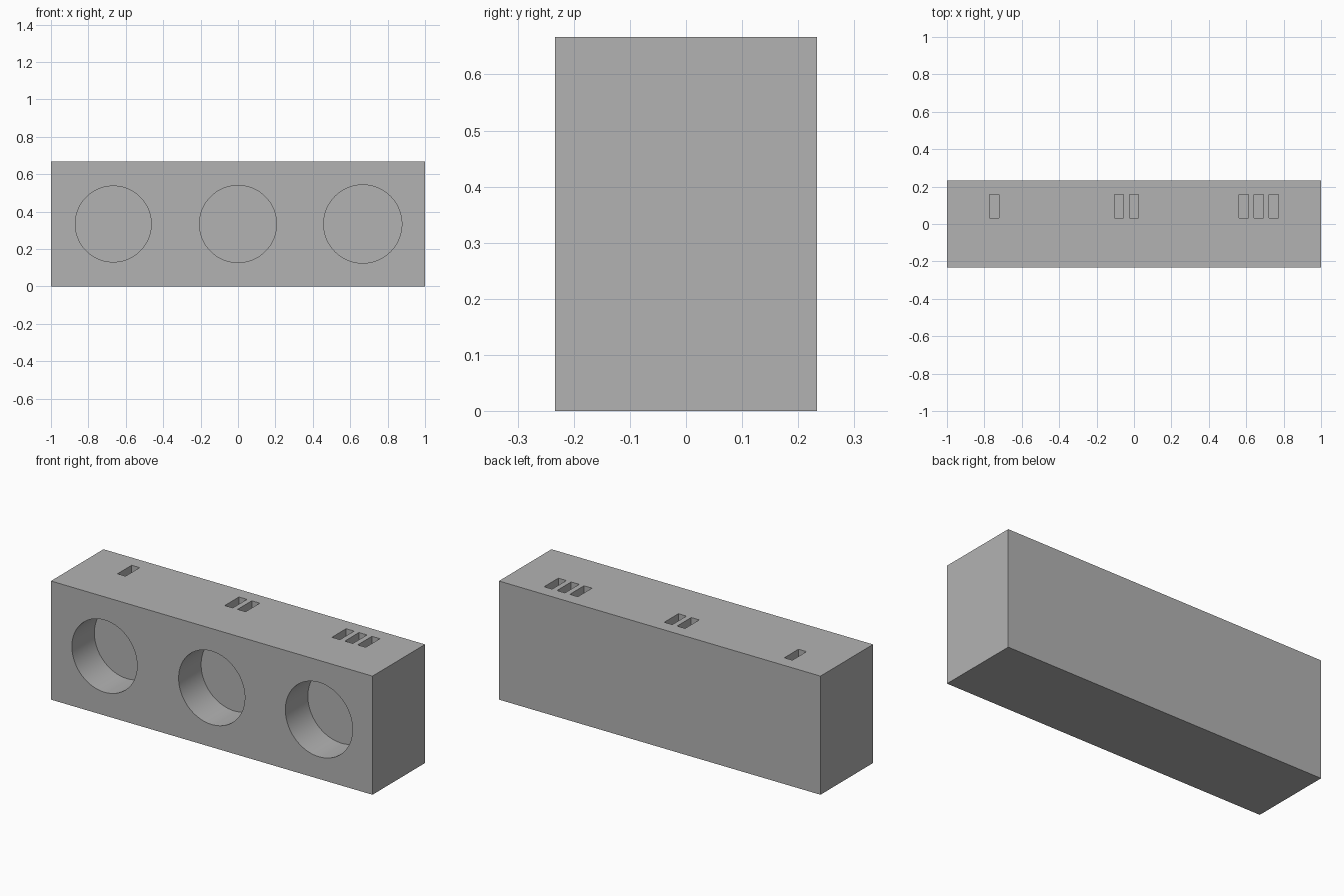
import bpy, math

default = bpy.data.objects.get("Cube")
if default:
    bpy.data.objects.remove(default, do_unlink=True)

WIDTH, DEPTH, HEIGHT = 2.0, 0.467, 0.667
BORE_DEPTH, SLOT_DEPTH = 0.2, 0.067
SPACING, PITCH = 0.667, 0.08

grey = bpy.data.materials.new("plain grey")
grey.use_nodes = True
grey.diffuse_color = (0.45, 0.45, 0.45, 1)
grey.node_tree.nodes["Principled BSDF"].inputs["Base Color"].default_value = (0.45, 0.45, 0.45, 1)


def box(name, size, location):
    bpy.ops.mesh.primitive_cube_add(size=1, location=location)
    ob = bpy.context.object
    ob.name = name
    ob.scale = size
    bpy.ops.object.transform_apply(location=False, rotation=False, scale=True)
    ob.data.materials.append(grey)
    return ob


def cylinder(name, radius, length, location):
    bpy.ops.mesh.primitive_cylinder_add(vertices=96, radius=radius, depth=length,
                                        location=location, rotation=(math.pi / 2, 0, 0))
    ob = bpy.context.object
    ob.name = name
    ob.data.materials.append(grey)
    return ob


# Solid block
block = box("gauge_block", (WIDTH, DEPTH, HEIGHT), (0, 0, HEIGHT / 2))

cutters = []
for i, radius in enumerate((0.203, 0.206, 0.209)):
    x = (i - 1) * SPACING
    # Blind round bore in the front, slightly larger each time
    cutters.append(cylinder("bore_cutter", radius, BORE_DEPTH * 2, (x, -DEPTH / 2, HEIGHT / 2)))
    # Tally slots in the top: one, two, three
    for k in range(i + 1):
        slot_x = x + (k - 1) * PITCH
        cutters.append(box("slot_cutter", (0.05, 0.126, SLOT_DEPTH * 2), (slot_x, 0.095, HEIGHT)))

# Cut every recess
for cutter in cutters:
    cutter.hide_render = True
    mod = block.modifiers.new("cut", 'BOOLEAN')
    mod.operation = 'DIFFERENCE'
    mod.solver = 'EXACT'
    mod.object = cutter
    bpy.ops.object.select_all(action='DESELECT')
    block.select_set(True)
    bpy.context.view_layer.objects.active = block
    bpy.ops.object.modifier_apply(modifier=mod.name)

for cutter in cutters:
    bpy.data.objects.remove(cutter, do_unlink=True)

bpy.ops.object.shade_smooth_by_angle(angle=math.radians(30))
